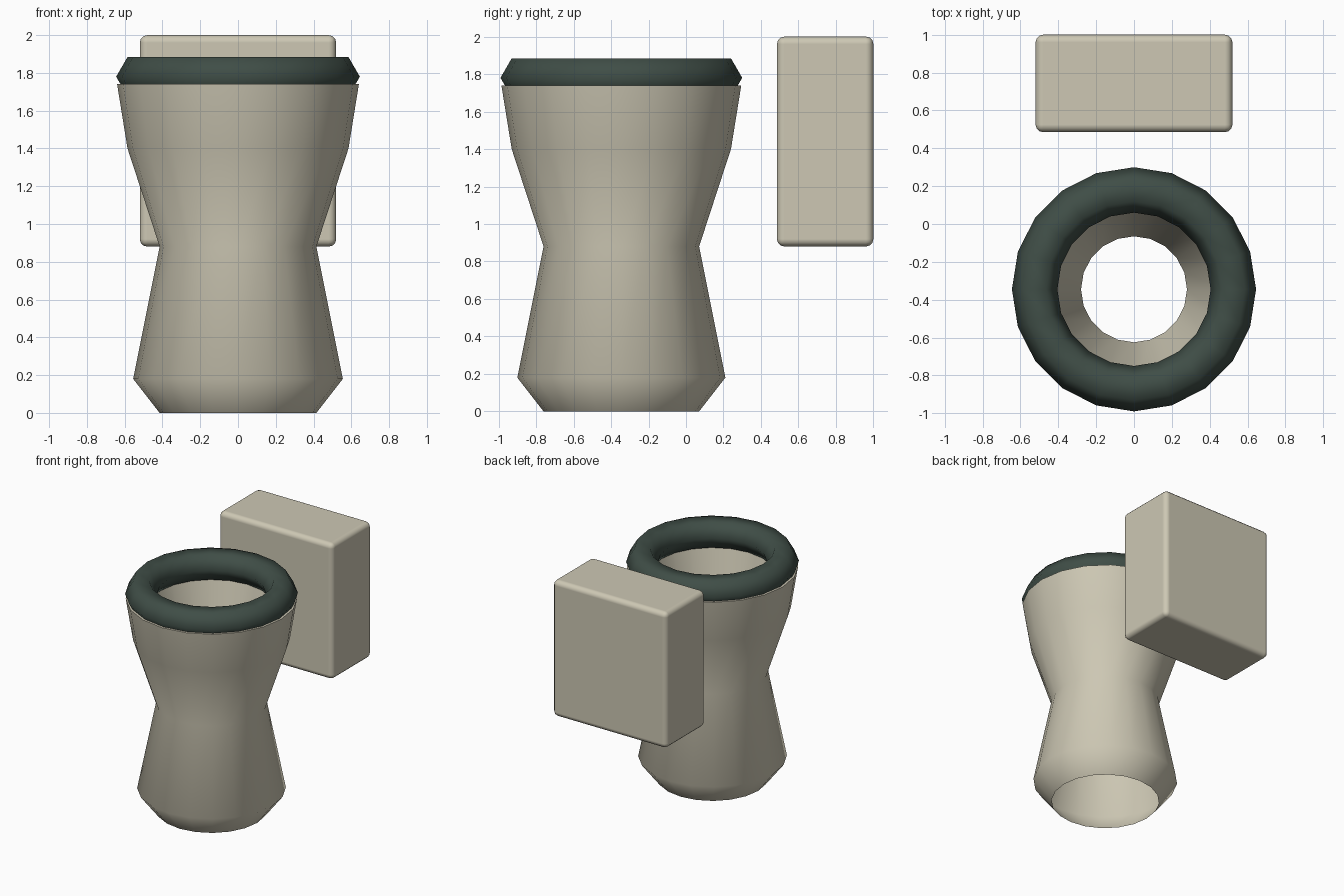
import bpy
import bmesh
from math import cos, sin, tau, radians

old = bpy.data.objects.get("Cube")
if old:
    bpy.data.objects.remove(old, do_unlink=True)

SIDES = 20
BOWL_Y = -0.345


def make_material(name, rgb):
    mat = bpy.data.materials.new(name)
    mat.use_nodes = True
    mat.diffuse_color = (*rgb, 1)
    mat.node_tree.nodes["Principled BSDF"].inputs["Base Color"].default_value = (*rgb, 1)
    mat.roughness = 0.5
    return mat


def add_object(name, bm, mat, location, smooth_angle):
    mesh = bpy.data.meshes.new(name)
    bm.to_mesh(mesh)
    bm.free()
    mesh.materials.append(mat)
    obj = bpy.data.objects.new(name, mesh)
    obj.location = location
    bpy.context.collection.objects.link(obj)
    bpy.ops.object.select_all(action='DESELECT')
    obj.select_set(True)
    bpy.context.view_layer.objects.active = obj
    bpy.ops.object.shade_smooth_by_angle(angle=radians(smooth_angle))
    return obj


def lathe(profile, closed=False):
    """Turn (radius, height) points around z, outside surface listed upwards."""
    bm = bmesh.new()
    rings = [[bm.verts.new((r * cos(tau * i / SIDES), r * sin(tau * i / SIDES), z))
              for i in range(SIDES)] for r, z in profile]
    pairs = list(zip(rings, rings[1:]))
    if closed:
        pairs.append((rings[-1], rings[0]))
    for low, high in pairs:
        for i in range(SIDES):
            j = (i + 1) % SIDES
            bm.faces.new((low[i], low[j], high[j], high[i]))
    return bm


ceramic = make_material("warm ivory", (0.61, 0.575, 0.455))
seat_green = make_material("dark green", (0.05, 0.075, 0.062))

# Bowl: open-bottomed pedestal with a waist, flat rim and inner funnel
bowl_profile = [(0.415, 0), (0.555, 0.18), (0.415, 0.88), (0.585, 1.4),
                (0.64, 1.74), (0.5, 1.74), (0.28, 0.88)]
add_object("bowl", lathe(bowl_profile), ceramic, (0, BOWL_Y, 0), 65)

# Seat: ring with a six-sided section
section = [(0.525 + 0.12 * cos(tau * k / 6), 0.12 * sin(tau * k / 6)) for k in range(6)]
add_object("seat_ring", lathe(section, closed=True), seat_green, (0, BOWL_Y, 1.78), 90)

# Tank: rounded box behind the bowl
bm = bmesh.new()
bmesh.ops.create_cube(bm, size=1)
bmesh.ops.scale(bm, vec=(1.04, 0.515, 1.12), verts=bm.verts)
tank = add_object("tank", bm, ceramic, (0, 0.7425, 1.44), 180)
bevel = tank.modifiers.new("rounded_edges", 'BEVEL')
bevel.width = 0.04
bevel.segments = 3
bevel.harden_normals = True
